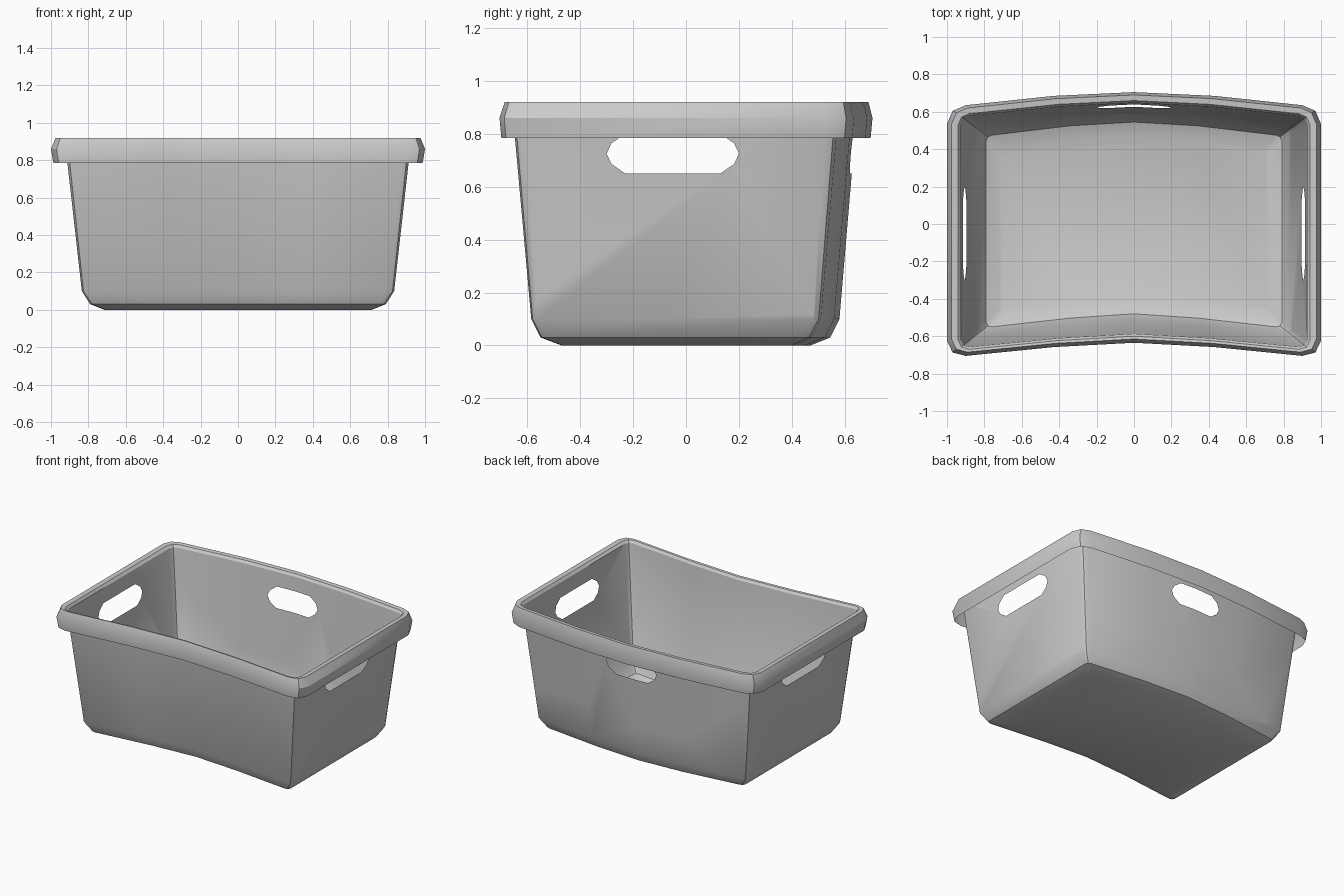
import bpy, bmesh
from mathutils import Vector

if "Cube" in bpy.data.objects:
    bpy.data.objects.remove(bpy.data.objects["Cube"])


def ring(a, f, b, z, c):
    """Bowed rectangle: half width a, front corner depth f, back centre b, corner size c."""
    yb, yf, k = b - 0.07, -f, 0.3 * c
    half = [(a * 0.43, b - 0.02), (a - c, yb), (a - k, yb - k), (a, yb - c),
            (a, yf + 0.8 * c), (a - k, yf + k * 0.6), (a - c, yf), (a * 0.43, yf + 0.047)]
    pts = [(0, b)] + half + [(0, yf + 0.07)] + [(-x, y) for x, y in reversed(half)]
    return [(x, y, z) for x, y in pts]


def loft(bm, rings, cap=False):
    loops = [[bm.verts.new(p) for p in r] for r in rings]
    n = len(loops[0])
    for lo, hi in zip(loops, loops[1:]):
        for i in range(n):
            j = (i + 1) % n
            bm.faces.new((lo[i], lo[j], hi[j], hi[i]))
    if cap:
        bm.faces.new(loops[0])


def cut_hole(bm, on_wall, axis, centre, flat, z0=0.725, h=0.075):
    """Cut a rounded slot in the wall with one plane per slot side, then remove the inside."""
    q = [(flat, h), (flat + 0.052, h * 0.52), (flat + 0.07, 0)]
    right = q + [(u, -v) for u, v in reversed(q[:2])]
    outline = right + [(-u, -v) for u, v in right if True][:]
    planes = []
    for (u0, v0), (u1, v1) in zip(outline, outline[1:] + outline[:1]):
        if abs(u1 - u0) + abs(v1 - v0) < 1e-6:
            continue
        co, no = Vector((0, 0, z0 + v0)), Vector((0, 0, u0 - u1))
        co[axis], no[axis] = centre + u0, v1 - v0
        if no.z * v0 + no[axis] * u0 < 0:
            no.negate()
        planes.append((co, no.normalized()))

    def inside(face, used):
        m = face.calc_center_median()
        return on_wall(face, m) and all((m - co).dot(no) < 1e-6 for co, no in used)

    for i, (co, no) in enumerate(planes):
        faces = [f for f in bm.faces if inside(f, planes[:i])]
        geom = set(faces)
        for f in faces:
            geom.update(f.edges)
            geom.update(f.verts)
        bmesh.ops.bisect_plane(bm, geom=list(geom), dist=1e-5, plane_co=co, plane_no=no)
        bm.normal_update()
    bmesh.ops.delete(bm, geom=[f for f in bm.faces if inside(f, planes)], context='FACES')


def finish(bm, name):
    bmesh.ops.recalc_face_normals(bm, faces=bm.faces[:])
    me = bpy.data.meshes.new(name)
    bm.to_mesh(me)
    bm.free()
    ob = bpy.data.objects.new(name, me)
    bpy.context.collection.objects.link(ob)
    bpy.ops.object.select_all(action='DESELECT')
    ob.select_set(True)
    bpy.context.view_layer.objects.active = ob
    bpy.ops.object.shade_smooth_by_angle(angle=0.56)


# Basket body: thin tapered shell with a bevelled floor
wall_top = ring(0.925, 0.657, 0.648, 0.90, 0.045)
bm = bmesh.new()
loft(bm, [ring(0.715, 0.47, 0.47, 0.0, 0.03),
          ring(0.79, 0.55, 0.545, 0.03, 0.03),
          ring(0.835, 0.585, 0.58, 0.10, 0.03),
          wall_top], cap=True)
bm.normal_update()

# Grip holes: both ends and the back
for s in (-1, 1):
    cut_hole(bm, lambda f, m, s=s: abs(f.normal.x) > 0.9 and m.x * s > 0.5 and m.z > 0.2,
             1, -0.05, 0.18)
cut_hole(bm, lambda f, m: abs(f.normal.y) > 0.9 and m.y > 0.3 and m.z > 0.2, 0, 0.0, 0.13)
finish(bm, "basket_body")

# Rim: rolled lip with an open, hanging outer flange
bm = bmesh.new()
loft(bm, [wall_top,
          ring(0.94, 0.67, 0.66, 0.917, 0.06),
          ring(0.975, 0.685, 0.69, 0.92, 0.085),
          ring(1.0, 0.705, 0.705, 0.86, 0.10),
          ring(0.987, 0.698, 0.698, 0.785, 0.095)])
finish(bm, "rim")
